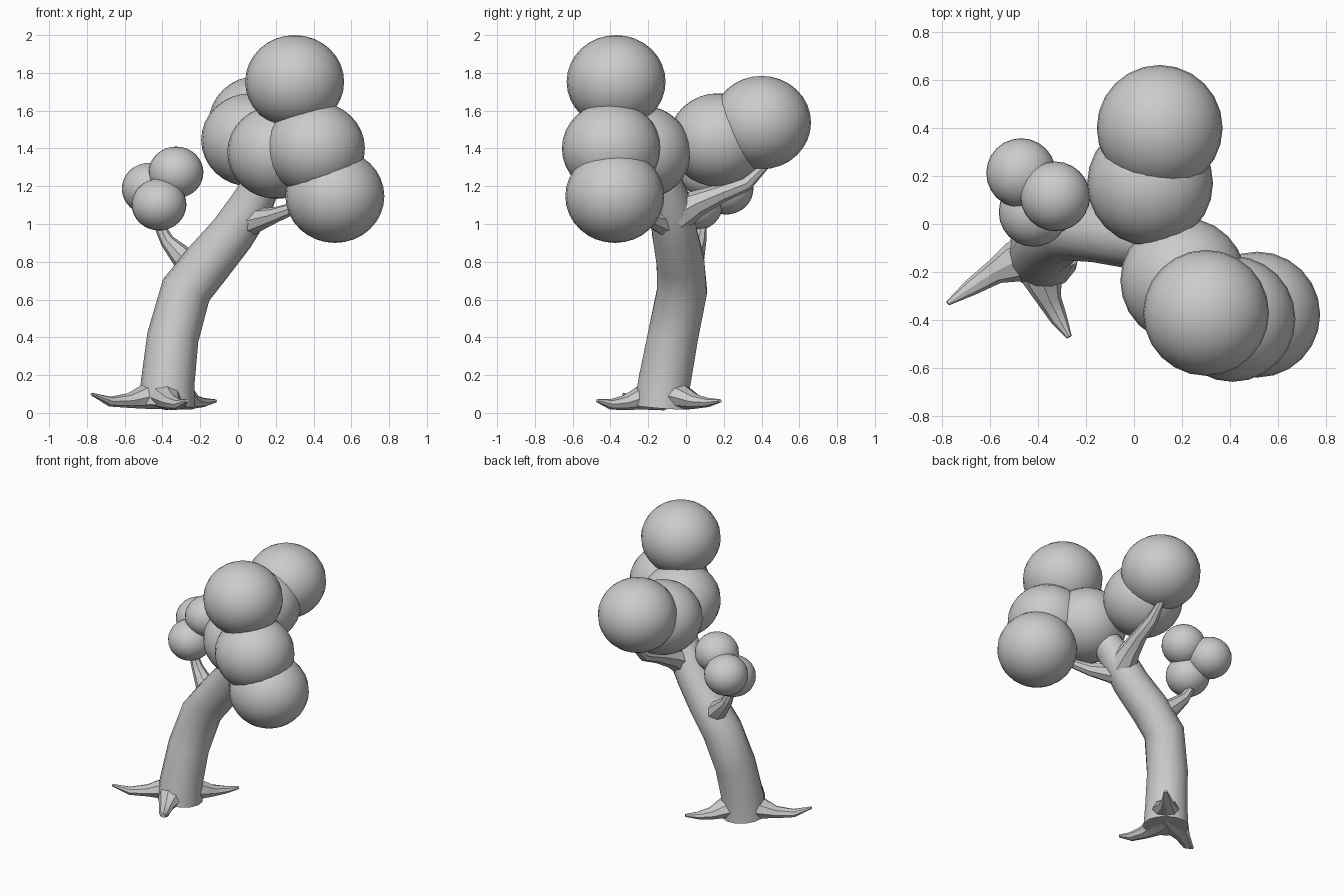
import bpy, bmesh
from math import cos, sin, tau, radians
from mathutils import Vector

if "Cube" in bpy.data.objects:
    bpy.data.objects.remove(bpy.data.objects["Cube"])


def smooth(obj, angle):
    bpy.ops.object.select_all(action='DESELECT')
    bpy.context.view_layer.objects.active = obj
    obj.select_set(True)
    bpy.ops.object.shade_smooth_by_angle(angle=radians(angle))


def limb(name, path, sides, ref=(1, 0, 0), flat=1.0):
    """Tapered tube through (x, y, z, radius) points, capped at both ends."""
    bm = bmesh.new()
    pts = [Vector(p[:3]) for p in path]
    rings = []
    for i, p in enumerate(pts):
        t = (pts[min(i + 1, len(pts) - 1)] - pts[max(i - 1, 0)]).normalized()
        u = Vector(ref) - t * t.dot(Vector(ref))
        u.normalize()
        v = t.cross(u)
        r = path[i][3]
        rings.append([bm.verts.new(p + r * (flat * u * cos(tau * k / sides) + v * sin(tau * k / sides)))
                      for k in range(sides)])
    for a, b in zip(rings, rings[1:]):
        for k in range(sides):
            n = (k + 1) % sides
            bm.faces.new((a[k], a[n], b[n], b[k]))
    bm.faces.new(rings[0][::-1])
    bm.faces.new(rings[-1])
    bmesh.ops.recalc_face_normals(bm, faces=bm.faces)
    mesh = bpy.data.meshes.new(name)
    bm.to_mesh(mesh)
    bm.free()
    obj = bpy.data.objects.new(name, mesh)
    bpy.context.collection.objects.link(obj)
    smooth(obj, 30)


def foliage(name, centres, r, rz):
    """Slightly flattened leaf balls."""
    for i, c in enumerate(centres):
        bpy.ops.mesh.primitive_uv_sphere_add(segments=24, ring_count=16, radius=1, location=c)
        obj = bpy.context.object
        obj.name = f"{name}_{i + 1}"
        obj.scale = (r, r, rz)
        smooth(obj, 60)


# Leaning, bent trunk
limb("trunk", [(-.378, -.125, .03, .15), (-.372, -.115, .16, .142), (-.345, -.07, .4, .137),
               (-.275, -.02, .65, .135), (-.155, -.03, .8, .13), (-.03, -.06, .95, .122),
               (.07, -.08, 1.1, .115), (.16, -.14, 1.28, .09)], 14)

# Branches
limb("left_branch", [(-.2, -.01, .74, .09), (-.3, .04, .83, .06), (-.375, .07, .91, .038),
                     (-.41, .08, .98, .03), (-.42, .07, 1.06, .025)], 8, (0, 1, 0))
limb("right_branch", [(.0, -.06, 1.0, .1), (.1, -.14, 1.02, .065), (.19, -.22, 1.045, .043),
                      (.27, -.27, 1.075, .033), (.36, -.31, 1.12, .025)], 8, (0, 0, 1))
limb("back_branch", [(.06, -.05, 1.05, .1), (.08, .06, 1.11, .07), (.1, .18, 1.16, .05),
                     (.11, .32, 1.215, .04), (.115, .42, 1.31, .022)], 8)

# Flared roots
limb("left_root", [(-.37, -.11, .1, .11), (-.5, -.16, .085, .085), (-.58, -.2, .065, .052),
                   (-.68, -.265, .06, .035), (-.775, -.33, .1, .01)], 8, (0, 0, 1), .75)
limb("front_root", [(-.38, -.13, .1, .11), (-.38, -.24, .08, .08), (-.35, -.32, .055, .05),
                    (-.31, -.4, .045, .035), (-.27, -.47, .065, .012)], 8, (0, 0, 1), .8)
limb("back_root", [(-.37, -.12, .1, .11), (-.29, -.02, .085, .085), (-.24, .05, .06, .052),
                   (-.18, .12, .055, .032), (-.12, .18, .063, .012)], 8, (0, 0, 1), .75)

# Large crown and small cluster of leaves
foliage("crown", [(.30, -.37, 1.753), (.41, -.395, 1.40), (.513, -.377, 1.147),
                  (.205, -.235, 1.38), (.067, .17, 1.445), (.107, .4, 1.537)], .262, .247)
foliage("small_leaves", [(-.328, .115, 1.273), (-.418, .05, 1.103), (-.47, .212, 1.187)], .145, .137)
